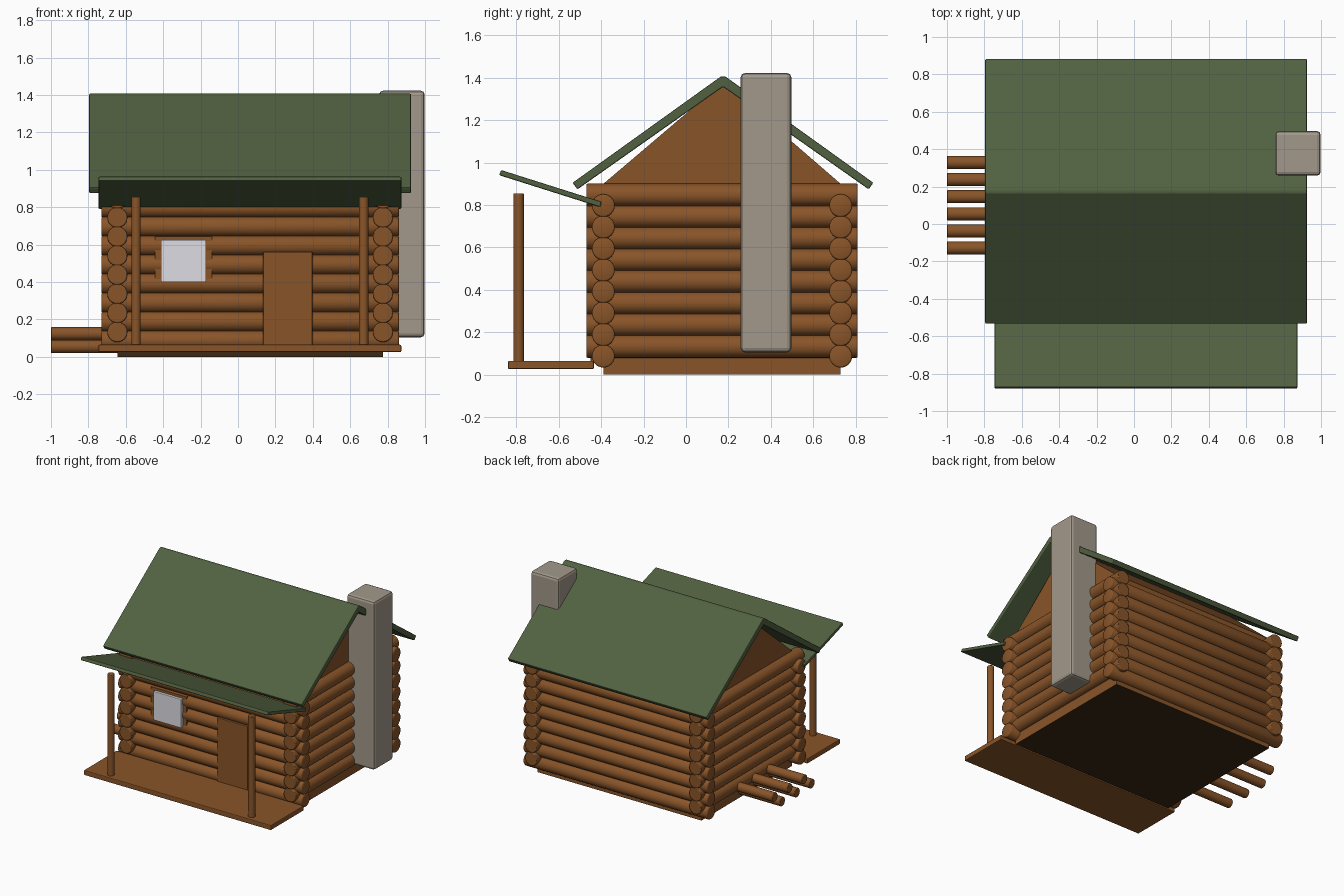
import bpy, math
from mathutils import Vector

if "Cube" in bpy.data.objects:
    bpy.data.objects.remove(bpy.data.objects["Cube"])


def material(name, rgb):
    m = bpy.data.materials.new(name)
    m.diffuse_color = (*rgb, 1)
    m.use_nodes = True
    m.node_tree.nodes["Principled BSDF"].inputs["Base Color"].default_value = m.diffuse_color
    return m


WOOD = material("brown wood", (0.250, 0.090, 0.022))
DARK = material("dark wood", (0.045, 0.022, 0.007))
ROOF = material("green roofing", (0.083, 0.119, 0.052))
STONE = material("grey stone", (0.365, 0.318, 0.258))
GLASS = material("pale glass", (0.73, 0.72, 0.77))


def finish(ob, name, mat, bevel=0.0, segments=2):
    ob.name = name
    ob.data.materials.append(mat)
    if bevel:
        b = ob.modifiers.new("soft edges", 'BEVEL')
        b.width, b.segments = bevel, segments
        b.limit_method = 'ANGLE'
        b.angle_limit = math.radians(35)
    return ob


def box(name, lo, hi, mat, bevel=0.0):
    lo, hi = Vector(lo), Vector(hi)
    bpy.ops.mesh.primitive_cube_add(size=1, location=(lo + hi) / 2)
    ob = bpy.context.object
    ob.scale = hi - lo
    bpy.ops.object.transform_apply(location=False, rotation=False, scale=True)
    return finish(ob, name, mat, bevel)


def rod(name, a, b, r, mat, bevel=0.006, round_ends=False):
    a, b = Vector(a), Vector(b)
    bpy.ops.mesh.primitive_cylinder_add(vertices=24, radius=r, depth=(b - a).length,
                                        location=(a + b) / 2)
    ob = bpy.context.object
    ob.rotation_euler = (b - a).to_track_quat('Z', 'Y').to_euler()
    if round_ends:
        bpy.ops.object.shade_smooth()
    else:
        bpy.ops.object.shade_smooth_by_angle(angle=math.radians(35))
    return finish(ob, name, mat, bevel)


def extrude_x(name, profile, x0, x1, mat, bevel=0.0):
    """Prism along x from a (y, z) profile listed counter-clockwise seen from +x."""
    n = len(profile)
    verts = [(x, y, z) for x in (x0, x1) for y, z in profile]
    faces = [tuple(reversed(range(n))), tuple(range(n, 2 * n))]
    faces += [(i, (i + 1) % n, n + (i + 1) % n, n + i) for i in range(n)]
    faces[2:] = [tuple(reversed(f)) for f in faces[2:]]
    me = bpy.data.meshes.new(name)
    me.from_pydata(verts, [], faces)
    ob = bpy.data.objects.new(name, me)
    bpy.context.collection.objects.link(ob)
    # make all faces point outwards
    import bmesh
    bm = bmesh.new()
    bm.from_mesh(me)
    bmesh.ops.recalc_face_normals(bm, faces=bm.faces)
    bm.to_mesh(me)
    bm.free()
    return finish(ob, name, mat, bevel)


LEFT, RIGHT, FRONT, BACK = -0.645, 0.775, -0.39, 0.73
LOG_R = 0.054

# inner walls with gables, dark underneath and at the front
walls = extrude_x("walls", [(FRONT, 0), (BACK, 0), (BACK, 0.9), (0.175, 1.38), (FRONT, 0.9)],
                  LEFT, RIGHT, WOOD)
walls.data.materials.append(DARK)
for f in walls.data.polygons:
    f.material_index = int(f.normal.z < -0.9 or f.normal.y < -0.9)

# interlocking wall logs, side logs half a step higher than front and back logs
for i in range(8):
    z = 0.087 + 0.1015 * i
    for part, y in (("front", FRONT), ("back", BACK)):
        rod(f"{part}_log", (-0.73, y, z), (0.86, y, z), LOG_R, WOOD, 0.008, True)
    z = 0.133 + 0.102 * i
    for part, x in (("left", LEFT), ("right", RIGHT)):
        rod(f"{part}_log", (x, -0.47, z), (x, 0.81, z), LOG_R, WOOD)

# gabled main roof
extrude_x("main_roof", [(-0.535, 0.905), (-0.512, 0.874), (0.175, 1.358), (0.862, 0.874),
                        (0.884, 0.905), (0.185, 1.407), (0.165, 1.407)],
          -0.796, 0.925, ROOF, 0.006)

# porch roof, floor and posts
extrude_x("porch_roof", [(-0.882, 0.941), (-0.405, 0.79), (-0.398, 0.815), (-0.872, 0.965)],
          -0.746, 0.873, ROOF, 0.006)
box("porch_floor", (-0.746, -0.84, 0.026), (0.873, -0.435, 0.065), WOOD, 0.006)
for x in (-0.545, 0.672):
    rod("porch_post", (x, -0.79, 0.06), (x, -0.79, 0.855), 0.025, WOOD, 0.005)

# door and window
box("door", (0.135, -0.45, 0.06), (0.397, -0.38, 0.562), WOOD, 0.003)
box("window_frame", (-0.445, -0.438, 0.38), (-0.14, -0.38, 0.645), WOOD)
box("window_pane", (-0.412, -0.458, 0.40), (-0.17, -0.40, 0.625), GLASS, 0.003)

# stone chimney
box("chimney", (0.755, 0.258, 0.105), (0.998, 0.497, 1.423), STONE, 0.02)

# firewood in two staggered rows
for i in range(6):
    y = 0.329 - 0.0915 * i
    z = 0.055 if i % 2 else 0.124
    rod("firewood", (-1.0, y, z), (-0.64, y, z), 0.035, WOOD, 0.004)
